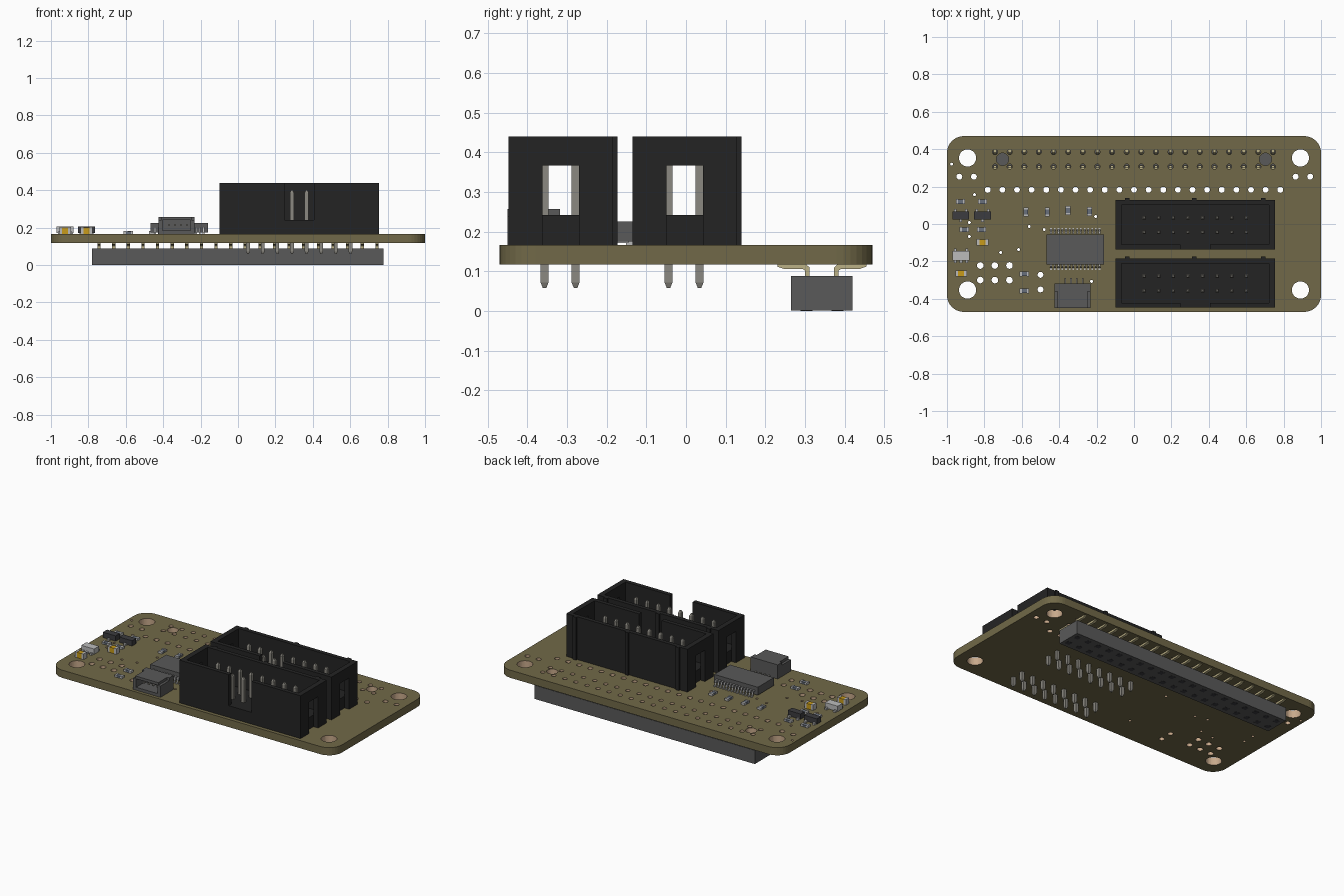
import bpy, bmesh, math
from mathutils import Matrix

if "Cube" in bpy.data.objects:
    bpy.data.objects.remove(bpy.data.objects["Cube"])

B, T = 0.118, 0.167      # board underside and top
P = 0.0782               # pin pitch


def material(name, rgb):
    m = bpy.data.materials.new(name)
    m.diffuse_color = (*rgb, 1)
    m.use_nodes = True
    m.node_tree.nodes["Principled BSDF"].inputs["Base Color"].default_value = m.diffuse_color
    return m


BOARD = material("olive board", (0.165, 0.141, 0.065))
COPPER = material("copper", (0.58, 0.40, 0.26))
BLACK = material("black plastic", (0.0176, 0.0176, 0.0176))
GREY = material("dark grey plastic", (0.1, 0.1, 0.1))
STEEL = material("steel pin", (0.26, 0.25, 0.22))
GOLD = material("pale gold lead", (0.50, 0.44, 0.24))
YELLOW = material("yellow ceramic", (0.58, 0.33, 0.01))
SILVER = material("silver", (0.5, 0.5, 0.5))
CHIP = material("blue grey", (0.14, 0.16, 0.20))
CHARCOAL = material("charcoal", (0.045, 0.045, 0.05))


def box(bm, x0, x1, y0, y1, z0, z1):
    m = Matrix.Translation(((x0 + x1) / 2, (y0 + y1) / 2, (z0 + z1) / 2))
    bmesh.ops.create_cube(bm, size=1, matrix=m @ Matrix.Diagonal((x1 - x0, y1 - y0, z1 - z0, 1)))


def block(bm, x, y, w, d, z0, z1):
    box(bm, x - w / 2, x + w / 2, y - d / 2, y + d / 2, z0, z1)


def prism(bm, x, w, profile):
    """Extrude a (y, z) profile along x."""
    a = [bm.verts.new((x - w / 2, y, z)) for y, z in profile]
    f = bm.faces.new(a)
    ext = bmesh.ops.extrude_face_region(bm, geom=[f])
    bmesh.ops.translate(bm, vec=(w, 0, 0),
                        verts=[v for v in ext["geom"] if isinstance(v, bmesh.types.BMVert)])


def finish(name, bm, mat):
    bmesh.ops.recalc_face_normals(bm, faces=bm.faces)
    me = bpy.data.meshes.new(name)
    bm.to_mesh(me)
    bm.free()
    me.materials.append(mat)
    ob = bpy.data.objects.new(name, me)
    bpy.context.collection.objects.link(ob)
    return ob


# ---- circuit board: rounded outline with drilled holes ----
R, HX, HY = 0.09, 0.91, 0.38
outline = []
for i, (sx, sy) in enumerate([(1, 1), (-1, 1), (-1, -1), (1, -1)]):
    for k in range(9):
        a = math.pi / 2 * (i + k / 8)
        outline.append((sx * HX + R * math.cos(a), sy * HY + R * math.sin(a)))
holes = [(sx * 0.89, sy * 0.353, 0.046) for sx in (-1, 1) for sy in (-1, 1)]
holes += [(sx * 0.703, 0.346, 0.033) for sx in (-1, 1)]
holes += [(-0.782 + i * P, 0.183, 0.016) for i in range(21)]
holes += [((i - 9.5) * P, y, 0.014) for i in range(20) for y in (0.307, 0.385)]
holes += [(x, 0.253, 0.016) for x in (-0.934, -0.856, 0.864, 0.942)]
holes += [(x, y, 0.018) for x in (-0.822, -0.744, -0.666) for y in (-0.222, -0.30)]
holes += [(-0.50, y, 0.016) for y in (-0.272, -0.35)]
holes += [(x, y, 0.008) for x, y in [
    (-0.975, 0.32), (-0.853, 0.157), (-0.88, 0.008), (-0.88, -0.067), (-0.56, -0.013),
    (-0.48, -0.03), (-0.617, -0.137), (-0.713, -0.152), (-0.205, 0.04), (-0.227, -0.307)]]

cu = bpy.data.curves.new("board_outline", 'CURVE')
cu.dimensions, cu.fill_mode, cu.extrude = '2D', 'BOTH', (T - B) / 2


def loop(points):
    s = cu.splines.new('POLY')
    s.points.add(len(points) - 1)
    for p, (x, y) in zip(s.points, points):
        p.co = (x, y, 0, 1)
    s.use_cyclic_u = True


loop(outline)
for x, y, r in holes:
    n = 32 if r > 0.03 else 12
    loop([(x + r * math.cos(2 * math.pi * k / n), y + r * math.sin(2 * math.pi * k / n)) for k in range(n)])
tmp = bpy.data.objects.new("board_outline", cu)
bpy.context.collection.objects.link(tmp)
bpy.context.view_layer.update()
me = bpy.data.meshes.new_from_object(tmp.evaluated_get(bpy.context.evaluated_depsgraph_get()))
bpy.data.objects.remove(tmp)
bm = bmesh.new()
bm.from_mesh(me)
bmesh.ops.remove_doubles(bm, verts=bm.verts, dist=1e-5)
bmesh.ops.translate(bm, verts=bm.verts, vec=(0, 0, (T + B) / 2))
for f in bm.faces:       # hole walls are plated
    c = f.calc_center_median()
    edge = math.hypot(max(abs(c.x) - HX, 0), max(abs(c.y) - HY, 0)) > 0.08
    f.material_index = int(abs(f.normal.z) < 0.5 and not edge)
    f.smooth = False
finish("circuit_board", bm, BOARD).data.materials.append(COPPER)

# ---- socket header under the board ----
bm = bmesh.new()
box(bm, -0.78, 0.777, 0.265, 0.42, 0.001, 0.088)
finish("socket_header", bm, GREY)
bm, leads = bmesh.new(), bmesh.new()
for i in range(20):
    x = (i - 9.5) * P
    for s in (-1, 1):
        block(bm, x, 0.3425 + s * P / 2, 0.03, 0.03, 0, 0.004)
        prism(leads, x, 0.017, [(0.3425 + s * d, z) for d, z in [
            (0.112, B), (0.04, B), (0.031, 0.11), (0.031, 0.086), (0.042, 0.086),
            (0.042, 0.102), (0.048, 0.106), (0.095, 0.106), (0.112, 0.112)]])
finish("socket_openings", bm, CHARCOAL)
finish("socket_leads", leads, GOLD)

# ---- two shrouded box connectors ----
X0, X1, W, TOP, FLOOR = -0.1, 0.755, 0.033, 0.44, 0.242
XC = (X0 + X1) / 2
for tag, yc in (("front", -0.3155), ("rear", -0.003)):
    y0, y1 = yc - 0.132, yc + 0.132
    bm = bmesh.new()
    box(bm, X0 + W, X1 - W, y0, y1, T, FLOOR)                # floor
    box(bm, X0 + W, X1 - W, y1 - W * 0.8, y1, FLOOR, TOP)    # rear wall
    for a, b in ((X0 + W, XC - 0.08), (XC + 0.08, X1 - W)):  # notched front wall
        box(bm, a, b, y0, y0 + W * 0.8, FLOOR, TOP)
    for a in (X0, X1 - W):                                   # windowed end walls
        box(bm, a, a + W, y0, yc - 0.046, T, TOP)
        box(bm, a, a + W, yc + 0.046, y1, T, TOP)
        box(bm, a, a + W, yc - 0.046, yc + 0.046, 0.367, TOP)
    for x in (-0.035, XC - 0.005, 0.69):                     # rear ribs
        box(bm, x - 0.012, x + 0.012, y1, y1 + 0.011, T, TOP)
    finish(tag + "_connector_shroud", bm, BLACK)
    bm = bmesh.new()
    for i in range(8):
        for s in (-1, 1):
            x, y = XC + (i - 3.5) * P, yc - 0.002 + s * P / 2
            block(bm, x, y, 0.02, 0.02, 0.072, 0.388)
            for z, r0, r1 in ((0.065, 0.006, 0.0141), (0.394, 0.0141, 0.006)):
                bmesh.ops.create_cone(bm, cap_ends=True, segments=4, radius1=r0, radius2=r1,
                                      depth=0.014, matrix=Matrix.Translation((x, y, z))
                                      @ Matrix.Rotation(math.pi / 4, 4, 'Z'))
    finish(tag + "_connector_pins", bm, STEEL)

# ---- main chip with gull-wing leads ----
bm = bmesh.new()
box(bm, -0.468, -0.16, -0.217, -0.056, 0.175, 0.226)
finish("main_chip", bm, GREY)
bm = bmesh.new()
for i in range(14):
    for s in (-1, 1):
        prism(bm, -0.314 + (i - 6.5) * 0.02, 0.009, [(-0.1335 + s * d, z) for d, z in [
            (0.08, 0.203), (0.095, 0.203), (0.103, 0.174), (0.113, 0.174),
            (0.113, T), (0.097, T), (0.09, 0.196), (0.08, 0.196)]])
finish("main_chip_leads", bm, SILVER)

# ---- small plug socket, open to the front ----
bm = bmesh.new()
box(bm, -0.425, -0.233, -0.36, -0.318, T, 0.257)
box(bm, -0.425, -0.233, -0.45, -0.36, T, 0.186)
box(bm, -0.41, -0.248, -0.45, -0.36, 0.24, 0.257)
for s in (-1, 1):
    block(bm, -0.329 + s * 0.086, -0.405, 0.022, 0.09, 0.186, 0.24)
finish("plug_socket", bm, GREY)
bm = bmesh.new()
for i in range(4):
    x = -0.321 + (i - 1.5) * 0.031
    block(bm, x, -0.39, 0.009, 0.07, 0.21, 0.219)
    block(bm, x, -0.305, 0.009, 0.03, T, 0.176)
finish("plug_socket_pins", bm, STEEL)


# ---- two-terminal parts: body between silver end caps ----
def two_terminal(name, spots, length, width, h, mat):
    body, ends = bmesh.new(), bmesh.new()
    for x, y, upright in spots:
        for bm, off, l, w, z in ((body, 0, 0.6, 0.94, h - 0.002), (ends, -0.38, 0.24, 1, h), (ends, 0.38, 0.24, 1, h)):
            dx, dy = (0, off * length) if upright else (off * length, 0)
            sx, sy = (w * width, l * length) if upright else (l * length, w * width)
            block(bm, x + dx, y + dy, sx, sy, T, T + z)
    finish(name + "_bodies", body, mat)
    finish(name + "_ends", ends, SILVER)


two_terminal("resistor", [(-0.928, 0.12, 0), (-0.81, 0.12, 0), (-0.907, -0.03, 0), (-0.815, -0.03, 0),
                          (-0.578, 0.064, 1), (-0.464, 0.064, 1), (-0.353, 0.072, 1), (-0.238, 0.067, 1),
                          (-0.586, -0.267, 0), (-0.586, -0.358, 0)], 0.05, 0.026, 0.014, CHIP)
two_terminal("capacitor", [(-0.81, -0.098, 0), (-0.924, -0.265, 0)], 0.062, 0.034, 0.036, YELLOW)

# ---- small transistors and regulator ----
legs = bmesh.new()
for name, x, y, d, mat, feet in (
        ("left_transistor", -0.926, 0.045, 0.042, CHARCOAL, ((-0.03, 1), (0.03, 1), (0, -1))),
        ("right_transistor", -0.81, 0.045, 0.042, CHARCOAL, ((-0.03, 1), (0.03, 1), (0, -1))),
        ("regulator", -0.925, -0.17, 0.05, SILVER, ((-0.03, 1), (0.03, 1), (-0.03, -1), (0, -1), (0.03, -1)))):
    bm = bmesh.new()
    block(bm, x, y, 0.09, d, T + 0.004, T + 0.038)
    finish(name, bm, mat)
    for dx, s in feet:
        block(legs, x + dx, y + s * (d / 2 + 0.004), 0.014, 0.02, T, T + 0.012)
finish("transistor_legs", legs, SILVER)
